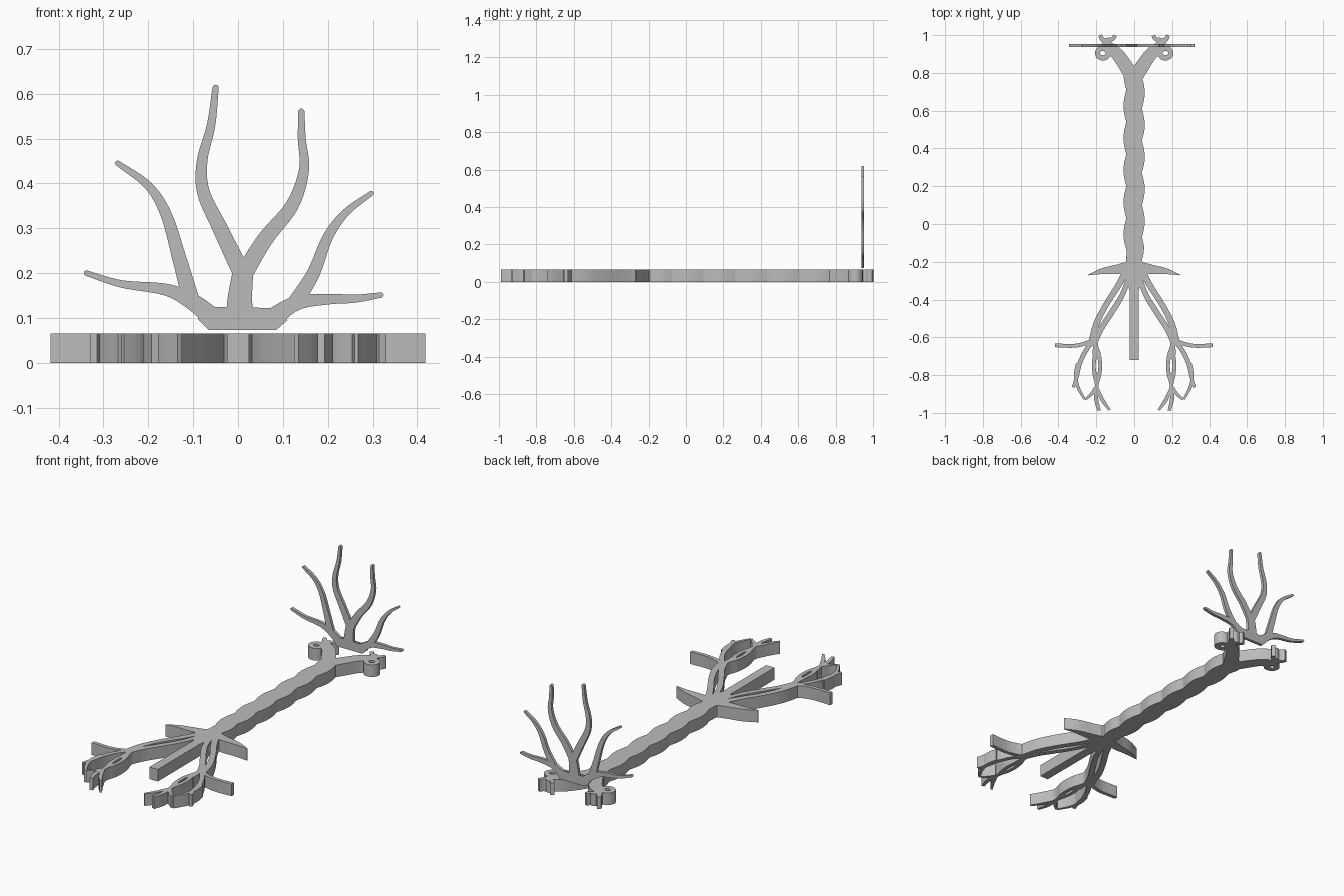
import bpy
import bmesh
import math
from mathutils import Vector

default_cube = bpy.data.objects.get("Cube")
if default_cube:
    bpy.data.objects.remove(default_cube, do_unlink=True)

BODY_HEIGHT = 0.065
ANTLER_Y = 0.945
ANTLER_DEPTH = 0.016

# Single material
grey = bpy.data.materials.new("plain grey")
grey.use_nodes = True
colour = (0.5, 0.5, 0.5, 1)
grey.diffuse_color = colour
grey.node_tree.nodes["Principled BSDF"].inputs["Base Color"].default_value = colour


def lay_flat(x, y, top):
    """Body parts lie on the ground."""
    return (x, y, BODY_HEIGHT if top else 0)


def stand_up(x, z, front):
    """Antler parts stand in a thin upright sheet."""
    return (x, ANTLER_Y + ANTLER_DEPTH * (-0.5 if front else 0.5), z)


def smooth_path(points, steps):
    """Catmull-Rom curve through the points (x, y, width)."""
    pts = [Vector(p) for p in points]
    pts = [pts[0] * 2 - pts[1]] + pts + [pts[-1] * 2 - pts[-2]]
    result = []
    for a, b, c, d in zip(pts, pts[1:], pts[2:], pts[3:]):
        for i in range(steps):
            t = i / steps
            result.append(0.5 * (2 * b + (c - a) * t + (2 * a - 5 * b + 4 * c - d) * t ** 2
                                 + (3 * b - a - 3 * c + d) * t ** 3))
    return result + [pts[-2]]


def solid_strip(name, left, right, place, closed=False):
    """Solid slab between two edge lines."""
    bm = bmesh.new()
    rings = []
    for l, r in zip(left, right):
        rings.append([bm.verts.new(place(*p, up)) for p, up in
                      ((l, False), (r, False), (r, True), (l, True))])
    following = rings[1:] + ([rings[0]] if closed else [])
    for a, b in zip(rings, following):
        for k in range(4):
            n = (k + 1) % 4
            bm.faces.new((a[k], a[n], b[n], b[k]))
    if not closed:
        bm.faces.new(rings[0])
        bm.faces.new(rings[-1])
    bmesh.ops.recalc_face_normals(bm, faces=bm.faces)
    mesh = bpy.data.meshes.new(name)
    bm.to_mesh(mesh)
    bm.free()
    mesh.materials.append(grey)
    obj = bpy.data.objects.new(name, mesh)
    bpy.context.collection.objects.link(obj)
    return obj


def ribbon(name, points, widths, place=lay_flat, side=1, steps=4, rounded=False):
    """Tapering ribbon along a smooth path; widths are spread evenly over it."""
    path = []
    for i, (x, y) in enumerate(points):
        f = i / (len(points) - 1) * (len(widths) - 1)
        k = min(int(f), len(widths) - 2)
        path.append((x * side, y, widths[k] + (widths[k + 1] - widths[k]) * (f - k)))
    path = smooth_path(path, steps)
    if rounded:
        end, radius = path[-1].copy(), path[-1].z / 2
        heading = (end - path[-2]).xy.normalized()
        for angle in (30, 60, 85):
            a = math.radians(angle)
            tip = end.xy + heading * radius * math.sin(a)
            path.append(Vector((*tip, 2 * radius * math.cos(a))))
    left, right = [], []
    for i, p in enumerate(path):
        run = (path[min(i + 1, len(path) - 1)] - path[max(i - 1, 0)]).xy.normalized()
        across = Vector((-run.y, run.x)) * p.z / 2
        left.append(p.xy + across)
        right.append(p.xy - across)
    return solid_strip(name, left, right, place)


def loop(name, centre, radii, hole, side, count=20):
    """Closed oval band around an open hole."""
    edges = []
    for rx, ry in (radii, hole):
        edges.append([((centre[0] + rx * math.cos(i * math.tau / count)) * side,
                       centre[1] + ry * math.sin(i * math.tau / count)) for i in range(count)])
    return solid_strip(name, *edges, lay_flat, closed=True)


# Spine with scalloped edges, staggered left and right
def scallop(y, dent):
    return 0.041 + 0.015 * abs(math.sin(math.pi * (y - dent) / 0.17))


rows = [-0.2 + 0.98 * i / 70 for i in range(71)]
narrow = [min(1, 0.75 + (y + 0.2) * 3) for y in rows]
solid_strip("spine",
            [(-scallop(y, 0.03) * n, y) for y, n in zip(rows, narrow)],
            [(scallop(y, 0.1) * n, y) for y, n in zip(rows, narrow)], lay_flat)

# Tail and pelvis
ribbon("tail", [(0, -0.2), (0, -0.72)], [0.05, 0.05], steps=1)
ribbon("pelvis", [(0, -0.19), (0, -0.25), (0, -0.35)], [0.08, 0.12, 0.05])

for side, label in ((1, "left"), (-1, "right")):
    def part(name, points, *widths):
        ribbon(f"{label}_{name}", points, widths, side=side)

    # Forked arm with curled claws
    part("arm", [(0, 0.77), (0.04, 0.83), (0.09, 0.9), (0.15, 0.945)], 0.08, 0.07, 0.06)
    loop(f"{label}_lower_curl", (0.165, 0.905), (0.042, 0.04), (0.015, 0.012), side)
    part("outer_claw", [(0.14, 0.93), (0.155, 0.965), (0.17, 0.98), (0.18, 0.999)],
         0.04, 0.025, 0.02)
    part("inner_claw", [(0.15, 0.945), (0.14, 0.975), (0.115, 0.977), (0.1, 0.998)],
         0.03, 0.02, 0.02)

    # Hip spike
    part("hip_spike", [(0, -0.22), (0.09, -0.24), (0.17, -0.25), (0.243, -0.27)],
         0.06, 0.045, 0.003)

    # Two-strand leg
    part("outer_leg_strand", [(0.03, -0.22), (0.08, -0.32), (0.15, -0.43),
                              (0.2, -0.53), (0.222, -0.62)], 0.035, 0.03, 0.035)
    part("inner_leg_strand", [(0.015, -0.24), (0.06, -0.37), (0.12, -0.47),
                              (0.175, -0.555), (0.205, -0.62)], 0.025, 0.03, 0.03)
    part("heel_bar", [(0.2, -0.605), (0.25, -0.63), (0.32, -0.645), (0.418, -0.642)],
         0.025, 0.02, 0.02)

    # Inner foot with slit and toes
    part("inner_ankle", [(0.208, -0.59), (0.205, -0.64), (0.198, -0.69)], 0.04, 0.027, 0.045)
    loop(f"{label}_inner_foot", (0.196, -0.75), (0.027, 0.09), (0.007, 0.04), side)
    part("inner_foot_end", [(0.197, -0.81), (0.197, -0.85), (0.195, -0.9)], 0.04, 0.02, 0.02)
    part("middle_toe", [(0.2, -0.87), (0.2, -0.93), (0.185, -0.988)], 0.02, 0.022, 0.016)
    part("inner_toe", [(0.198, -0.87), (0.165, -0.935), (0.13, -0.985)], 0.02, 0.02, 0.012)
    part("side_toe", [(0.2, -0.865), (0.225, -0.9), (0.258, -0.928)], 0.02, 0.018, 0.012)

    # Outer foot with toes
    part("outer_foot", [(0.21, -0.61), (0.255, -0.67), (0.288, -0.74),
                        (0.303, -0.81), (0.322, -0.865)], 0.025, 0.024, 0.016)
    part("outer_foot_toe", [(0.298, -0.74), (0.308, -0.8), (0.298, -0.86),
                            (0.262, -0.928)], 0.02, 0.02, 0.012)

# Antler base, a flared slab
solid_strip("antler_base", [(-0.065, 0.073), (-0.09, 0.098), (-0.06, 0.125), (-0.025, 0.113)],
            [(0.085, 0.073), (0.11, 0.095), (0.085, 0.122), (0.035, 0.113)], stand_up)

# Antler branches
branches = {
    "stem": ([(0.005, 0.08), (0.004, 0.14), (0.012, 0.21)], (0.066, 0.055, 0.045)),
    "left_upper": ([(0.141, 0.56), (0.142, 0.5), (0.147, 0.43), (0.12, 0.35),
                    (0.06, 0.275), (0.008, 0.19)], (0.014, 0.02, 0.032, 0.04)),
    "right_upper": ([(-0.05, 0.613), (-0.06, 0.53), (-0.08, 0.45), (-0.077, 0.38),
                     (-0.04, 0.3), (0.013, 0.19)], (0.014, 0.022, 0.03, 0.04)),
    "left_middle": ([(0.297, 0.378), (0.24, 0.335), (0.2, 0.28), (0.168, 0.2),
                     (0.125, 0.13)], (0.011, 0.023, 0.035)),
    "right_middle": ([(-0.268, 0.445), (-0.2, 0.395), (-0.16, 0.33), (-0.13, 0.23),
                      (-0.105, 0.14)], (0.012, 0.025, 0.038)),
    "left_lower": ([(0.318, 0.151), (0.26, 0.143), (0.2, 0.142), (0.13, 0.133),
                    (0.07, 0.095)], (0.012, 0.02, 0.028, 0.045)),
    "right_lower": ([(-0.338, 0.2), (-0.26, 0.176), (-0.16, 0.163), (-0.1, 0.135),
                     (-0.05, 0.095)], (0.012, 0.018, 0.035, 0.045)),
}
for name, (points, widths) in branches.items():
    ribbon(f"antler_{name}", points[::-1] if name != "stem" else points,
           widths[::-1] if name != "stem" else widths,
           stand_up, steps=6, rounded=name != "stem")
